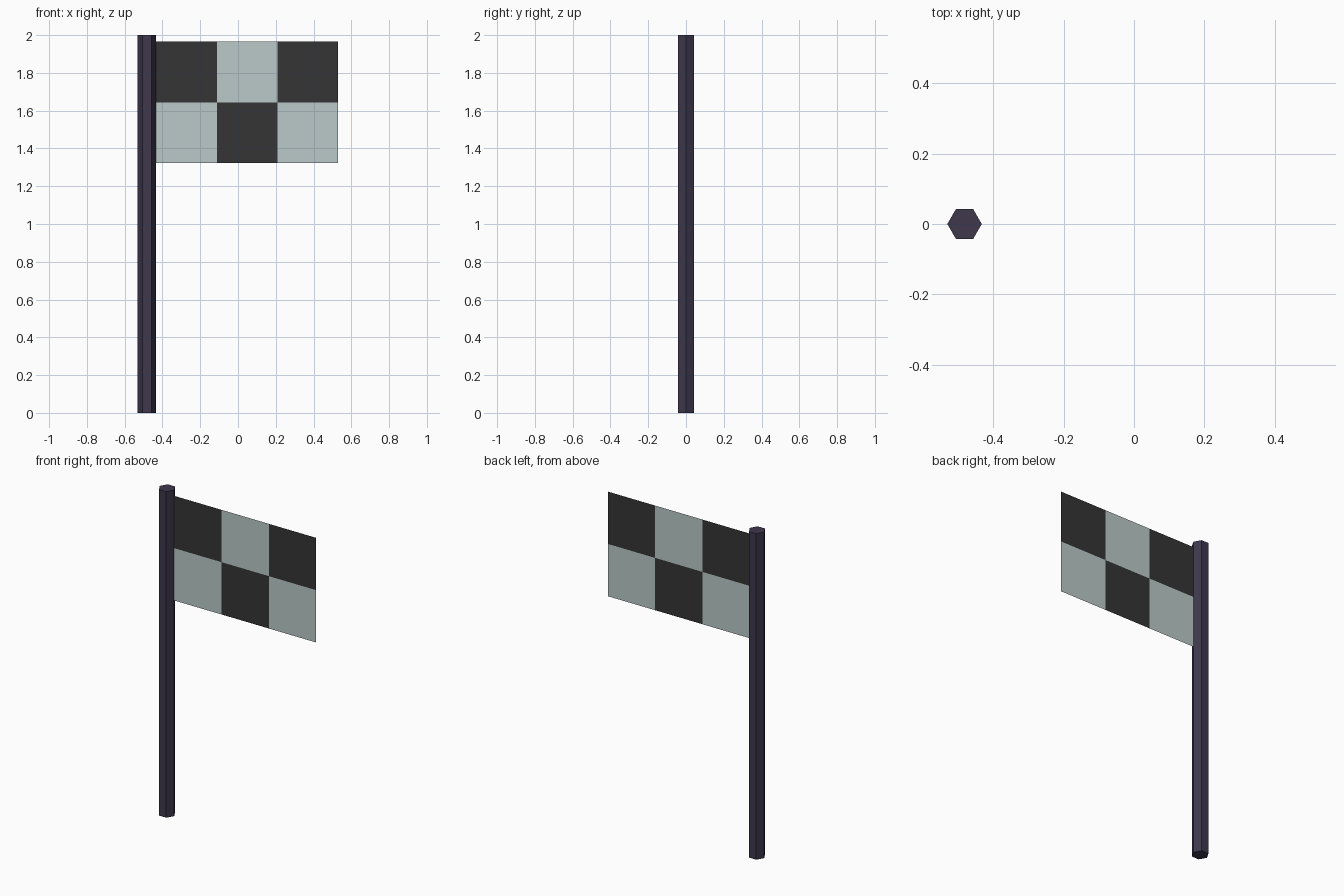
import bpy
import bmesh
from math import cos, sin, tau

cube = bpy.data.objects.get("Cube")
if cube:
    bpy.data.objects.remove(cube, do_unlink=True)


def make_material(name, srgb):
    color = [((c / 255 + 0.055) / 1.055) ** 2.4 for c in srgb] + [1.0]
    mat = bpy.data.materials.new(name)
    mat.use_nodes = True
    mat.diffuse_color = color
    mat.node_tree.nodes["Principled BSDF"].inputs["Base Color"].default_value = color
    return mat


def make_object(name, bm, materials):
    mesh = bpy.data.meshes.new(name)
    bm.to_mesh(mesh)
    bm.free()
    for mat in materials:
        mesh.materials.append(mat)
    obj = bpy.data.objects.new(name, mesh)
    bpy.context.collection.objects.link(obj)
    return obj


pole_purple = make_material("dark purple", (62, 55, 76))
flag_black = make_material("charcoal", (53, 53, 53))
flag_pale = make_material("pale grey green", (186, 202, 200))

# Pole: a hexagon extruded to full height, corners pointing along x
RADIUS, HEIGHT, POLE_X = 0.049, 2.0, -0.482
bm = bmesh.new()
ring = [bm.verts.new((POLE_X + RADIUS * cos(i * tau / 6), RADIUS * sin(i * tau / 6), 0))
        for i in range(6)]
base = bm.faces.new(ring)
extruded = bmesh.ops.extrude_face_region(bm, geom=[base], use_keep_orig=True)
top = [v for v in extruded["geom"] if isinstance(v, bmesh.types.BMVert)]
bmesh.ops.translate(bm, verts=top, vec=(0, 0, HEIGHT))
bmesh.ops.recalc_face_normals(bm, faces=bm.faces)
make_object("pole", bm, [pole_purple])

# Flag: a single thin sheet of checkered squares beside the pole
COLUMNS, ROWS, SQUARE = 3, 2, 0.321
LEFT, BOTTOM = POLE_X + RADIUS, 1.323
bm = bmesh.new()
grid = [[bm.verts.new((LEFT + c * SQUARE, 0, BOTTOM + r * SQUARE))
         for c in range(COLUMNS + 1)] for r in range(ROWS + 1)]
for r in range(ROWS):
    for c in range(COLUMNS):
        face = bm.faces.new((grid[r][c], grid[r][c + 1],
                             grid[r + 1][c + 1], grid[r + 1][c]))
        face.material_index = (r + c + 1) % 2
make_object("flag", bm, [flag_black, flag_pale])
